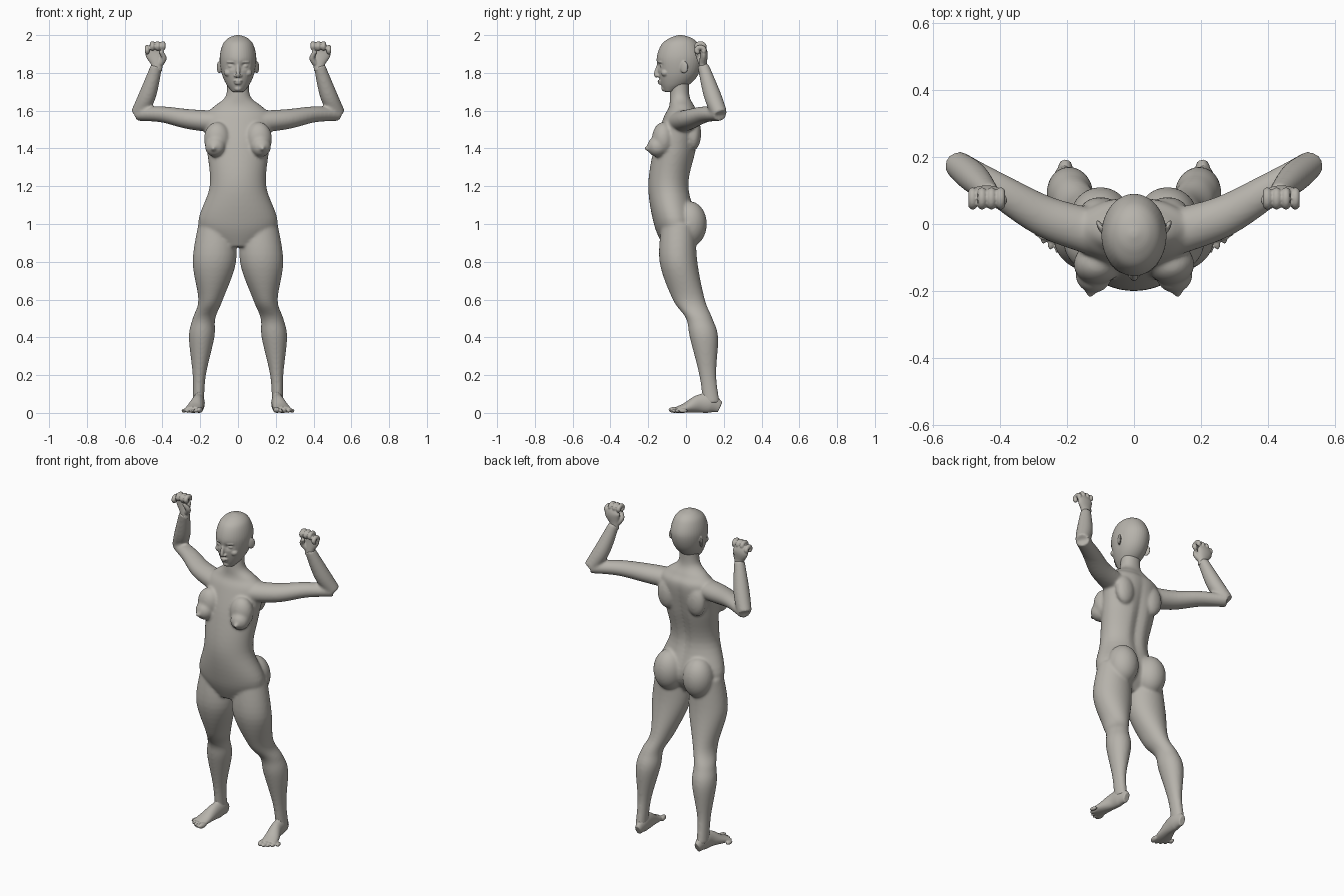
import bpy, bmesh, math
from mathutils import Vector, Matrix

cube = bpy.data.objects.get("Cube")
if cube:
    bpy.data.objects.remove(cube, do_unlink=True)

skin = bpy.data.materials.new("warm grey")
skin.use_nodes = True
colour = (.47, .45, .41, 1)
skin.diffuse_color = colour
skin.node_tree.nodes["Principled BSDF"].inputs["Base Color"].default_value = colour

STEPS = 6
SIDES = 40
TURNS = [math.tau * i / SIDES for i in range(SIDES)]
UP, BACK, ACROSS = Vector((0, 0, 1)), Vector((0, 1, 0)), Vector((1, 0, 0))


def refine(rows):
    """Pass a smooth curve through rows of numbers."""
    last = len(rows) - 1
    out = []
    for i in range(last):
        before, start, end, after = (Vector(rows[max(0, min(last, i + k))]) for k in (-1, 0, 1, 2))
        leave, arrive = (end - before) / 2, (after - start) / 2
        for step in range(STEPS):
            t = step / STEPS
            ease = t * t * (3 - 2 * t)
            out.append(start.lerp(end, ease) + leave * t * (1 - t) ** 2 - arrive * t * t * (1 - t))
    out.append(Vector(rows[last]))
    return out


def skin_rings(bm, rings):
    """Bridge closed rings of points and cap both ends."""
    loops = [[bm.verts.new(point) for point in ring] for ring in rings]
    for low, high in zip(loops, loops[1:]):
        for i in range(SIDES):
            bm.faces.new((low[i - 1], low[i], high[i], high[i - 1]))
    bm.faces.new(loops[0])
    bm.faces.new(loops[-1])


def loft(bm, rows, side=1, hollow=None):
    """Stack level ovals; each row is height, inner x, outer x, front y, back y."""
    rings = []
    for height, inner, outer, front, back in refine(rows):
        centre = Vector(((inner + outer) / 2 * side, (front + back) / 2, height))
        ring = []
        for turn in TURNS:
            point = centre + ACROSS * math.cos(turn) * (outer - inner) / 2
            point += BACK * math.sin(turn) * (back - front) / 2
            if hollow:
                point.y += hollow(point, math.sin(turn))
            ring.append(point)
        rings.append(ring)
    skin_rings(bm, rings)


def symmetric(rows):
    return [(height, -width, width, front, back) for height, width, front, back in rows]


def tube(bm, rows, side=1, reference=UP):
    """Sweep an oval along a path; each row is x, y, z, width, thickness."""
    rows = refine(rows)
    rings = []
    for i, row in enumerate(rows):
        x, y, z, width, thickness = row
        ahead, behind = rows[min(i + 1, len(rows) - 1)], rows[max(i - 1, 0)]
        way = Vector((ahead - behind)[:3]).normalized()
        across = way.cross(reference).normalized()
        through = across.cross(way)
        ring = []
        for turn in TURNS:
            point = Vector((x, y, z)) + across * width * math.cos(turn) + through * thickness * math.sin(turn)
            ring.append(Vector((point.x * side, point.y, max(point.z, 0))))
        rings.append(ring)
    skin_rings(bm, rings)


def ball(bm, centre, radii, side=1, tilt=0):
    x, y, z = centre
    place = Matrix.Translation((x * side, y, z)) @ Matrix.Rotation(tilt * side, 4, 'Z')
    bmesh.ops.create_icosphere(bm, subdivisions=4, radius=1, matrix=place @ Matrix.Diagonal((*radii, 1)))


def finish(name, bm, voxel, rounds):
    """Fuse the overlapping forms into one soft surface."""
    bmesh.ops.recalc_face_normals(bm, faces=bm.faces)
    mesh = bpy.data.meshes.new(name)
    bm.to_mesh(mesh)
    bm.free()
    mesh.materials.append(skin)
    part = bpy.data.objects.new(name, mesh)
    bpy.context.collection.objects.link(part)
    fuse = part.modifiers.new("fuse", 'REMESH')
    fuse.mode = 'VOXEL'
    fuse.voxel_size = voxel
    fuse.use_smooth_shade = True
    soften = part.modifiers.new("soften", 'SMOOTH')
    soften.factor = .5
    soften.iterations = rounds


def bump(value, middle, spread):
    return math.exp(-((value - middle) / spread) ** 2)


def spine_furrow(point, backward):
    return -.02 * bump(point.x, 0, .03) * bump(point.z, 1.3, .25) if backward > 0 else 0


def eye_sockets(point, backward):
    return .016 * bump(abs(point.x), .034, .02) * bump(point.z, 1.84, .016) if backward < 0 else 0


# Torso and neck
body = bmesh.new()
trunk = [(.88, .1, -.12, 0), (1, .21, -.17, .06), (1.2, .15, -.2, .02), (1.4, .165, -.17, .06),
         (1.56, .18, -.12, .08), (1.62, .13, -.09, .05), (1.68, .064, -.085, .02), (1.8, .06, -.08, .02)]
loft(body, symmetric(trunk), hollow=spine_furrow)

for side in (1, -1):
    # Breasts, buttocks and shoulder blades
    ball(body, (.11, -.12, 1.45), (.07, .06, .09), side)
    ball(body, (.12, -.15, 1.41), (.055, .055, .055), side)
    ball(body, (.13, -.2, 1.4), (.015, .02, .015), side)
    ball(body, (.1, .02, 1), (.09, .09, .12), side)
    ball(body, (.1, .04, 1.48), (.06, .04, .09), side)

    # Legs
    loft(body, [(1, .02, .21, -.13, .05), (.8, .01, .24, -.14, .06), (.6, .08, .21, -.07, .1),
                (.5, .12, .24, 0, .14), (.4, .125, .26, .02, .17), (.2, .17, .24, .07, .16),
                (.05, .18, .24, .09, .18)], side)

    # Upper arms and forearms
    elbow = (.53, .18, 1.58, .04)
    upper_arm = [(.1, -.03, 1.54, .07), (.26, .02, 1.555, .062), (.4, .1, 1.58, .05), elbow]
    forearm = [elbow, (.48, .14, 1.68, .046), (.43, .09, 1.84, .03)]
    tube(body, [(*row, row[-1] * .85) for row in upper_arm], side)
    tube(body, [(*row, row[-1]) for row in forearm], side, BACK)
finish("body", body, .007, 12)

# Skull and jaw
head = bmesh.new()
skull = [(1.7, .03, -.115, -.06), (1.74, .062, -.133, .02), (1.8, .087, -.147, .07), (1.88, .097, -.155, .09),
         (1.95, .081, -.13, .066), (1.985, .05, -.085, .03), (2, .01, -.04, -.02)]
loft(head, symmetric(skull), hollow=eye_sockets)

# Nose, lips and chin
tube(head, [(0, -.143, 1.85, .008, .008), (0, -.16, 1.795, .012, .01), (0, -.15, 1.778, .01, .008)],
     reference=BACK)
ball(head, (0, -.137, 1.757), (.025, .015, .006))
ball(head, (0, -.134, 1.745), (.02, .015, .007))
ball(head, (0, -.115, 1.717), (.02, .015, .015))
for side in (1, -1):
    # Nostrils, closed eyes, brows and cheeks
    ball(head, (.013, -.147, 1.785), (.009, .01, .008), side)
    ball(head, (.035, -.126, 1.836), (.019, .013, .011), side)
    ball(head, (.035, -.136, 1.857), (.028, .011, .006), side, tilt=.35)
    ball(head, (.05, -.11, 1.8), (.024, .022, .02), side)
    # Ears
    ball(head, (.1, -.01, 1.83), (.008, .024, .032), side, tilt=-.45)
finish("head", head, .004, 4)

for name, side in (("left", 1), ("right", -1)):
    # Palm
    hand = bmesh.new()
    tube(hand, [(.43, .09, 1.81, .028, .022), (.43, .09, 1.85, .032, .02), (.44, .095, 1.9, .05, .02),
                (.44, .09, 1.93, .04, .016)], side, BACK)
    # Fingers curled over in an arc, the outer one lower
    for finger in range(4):
        x = .397 + .028 * finger
        z = 1.94 - (.02 if finger == 3 else 0)
        arc = [math.pi * bend / 4 for bend in range(-1, 6)]
        curl = [(x, .076 + .02 * math.cos(bend), z + .015 * math.sin(bend)) for bend in arc]
        tube(hand, [(*joint, .013, .013) for joint in curl], side, ACROSS)
        ball(hand, curl[-1], (.012, .012, .012), side)
    # Thumb
    tube(hand, [(.41, .085, 1.85, .017, .017), (.393, .07, 1.88, .015, .015), (.41, .053, 1.915, .01, .01)],
         side, ACROSS)
    finish(name + "_hand", hand, .004, 3)

    # Foot resting on its sole, with a heel
    foot = bmesh.new()
    instep = [(.204, .18, .03, .018), (.207, .13, .05, .031), (.213, .07, .048, .034),
              (.23, 0, .027, .044), (.24, -.05, .016, .047)]
    tube(foot, [(x, y, z, width, z) for x, y, z, width in instep], side)
    ball(foot, (.208, .125, .1), (.028, .04, .05), side)
    # Toes shrinking outward
    for toe in range(5):
        size = .011 if toe else .016
        ball(foot, (.203 + .021 * toe, .003 * toe ** 2 - .062, size), (size, .031 - .002 * toe, size), side, tilt=.2)
    finish(name + "_foot", foot, .004, 3)
